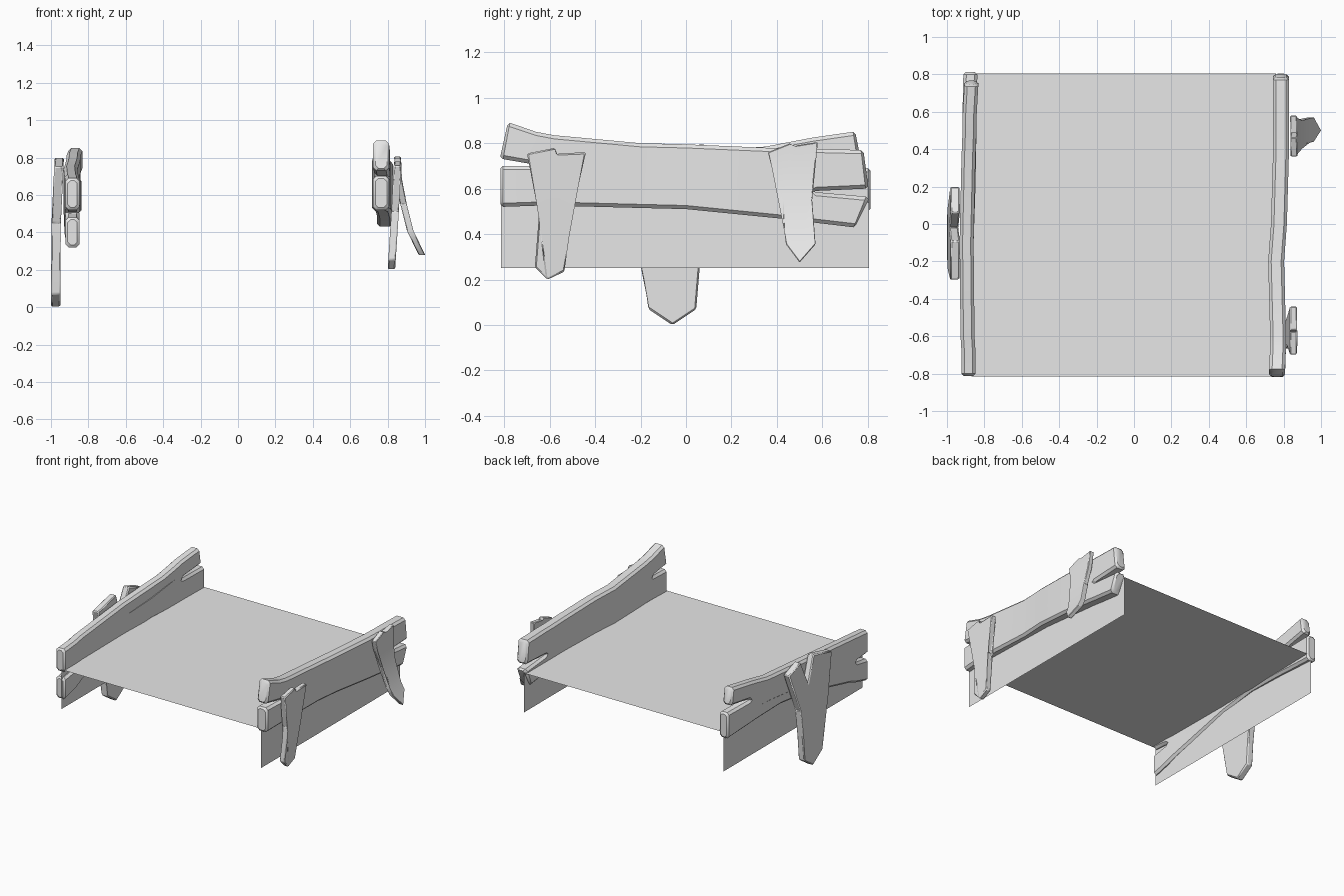
import bpy, bmesh, math
from mathutils import Vector

cube = bpy.data.objects.get("Cube")
if cube:
    bpy.data.objects.remove(cube)

grey = bpy.data.materials.new("pale_grey")
grey.use_nodes = True
COLOUR = (0.8, 0.8, 0.8, 1)
grey.diffuse_color = COLOUR
grey.node_tree.nodes["Principled BSDF"].inputs["Base Color"].default_value = COLOUR


def finish(name, bm, smooth=True):
    mesh = bpy.data.meshes.new(name)
    bm.to_mesh(mesh)
    bm.free()
    mesh.materials.append(grey)
    obj = bpy.data.objects.new(name, mesh)
    bpy.context.collection.objects.link(obj)
    bpy.ops.object.select_all(action="DESELECT")
    obj.select_set(True)
    bpy.context.view_layer.objects.active = obj
    if smooth:
        bpy.ops.object.shade_smooth_by_angle(angle=math.radians(35))
    return obj


def sheet(name, corners):
    bm = bmesh.new()
    bm.faces.new([bm.verts.new(c) for c in corners])
    finish(name, bm, False)


def plank(name, stations, thick=0.085):
    """Loft a chamfered section along y; station = y, bottom, top, x, lean."""
    first, last = stations[0], stations[-1]

    def cap(s, way):
        y, lo, hi, x, lean = s
        return (y + way * 0.012, lo + 0.012, hi - 0.012, x, lean)

    rows = [cap(first, -1)] + stations + [cap(last, 1)]
    bm = bmesh.new()
    rings = []
    for i, (y, lo, hi, x, lean) in enumerate(rows):
        h = thick / 2 - (0.012 if i in (0, len(rows) - 1) else 0)
        c = 0.016
        section = [(-h + c, lo), (h - c, lo), (h, lo + c), (h, hi - c),
                   (h - c, hi), (-h + c, hi), (-h, hi - c), (-h, lo + c)]
        mid = (lo + hi) / 2
        rings.append([bm.verts.new((x + dx, y + lean * (z - mid) / (hi - lo), z))
                      for dx, z in section])
    for a, b in zip(rings, rings[1:]):
        for i in range(8):
            j = (i + 1) % 8
            bm.faces.new((a[i], a[j], b[j], b[i]))
    bm.faces.new(rings[0])
    bm.faces.new(rings[-1])
    bmesh.ops.recalc_face_normals(bm, faces=bm.faces)
    finish(name, bm)


def stake(name, outline, spine, thick):
    """Extrude a y-z outline and bend it along spine points (z, x)."""
    bm = bmesh.new()
    face = bm.faces.new([bm.verts.new((0, y, z)) for y, z in outline])
    bmesh.ops.triangulate(bm, faces=[face])
    for z, _ in spine[1:-1]:
        bmesh.ops.bisect_plane(bm, geom=bm.verts[:] + bm.edges[:] + bm.faces[:],
                               plane_co=(0, 0, z), plane_no=(0, 0, 1))
    side = bmesh.ops.extrude_face_region(bm, geom=bm.faces[:])["geom"]
    bmesh.ops.translate(bm, vec=(thick, 0, 0),
                        verts=[g for g in side if isinstance(g, bmesh.types.BMVert)])
    for v in bm.verts:
        for (z0, x0), (z1, x1) in zip(spine, spine[1:]):
            if z0 <= v.co.z <= z1 + 1e-5:
                t = (v.co.z - z0) / (z1 - z0)
                v.co.x += x0 + (x1 - x0) * t - thick / 2
                break
    bmesh.ops.recalc_face_normals(bm, faces=bm.faces)
    obj = finish(name, bm)
    bevel = obj.modifiers.new("worn_edges", "BEVEL")
    bevel.width = 0.007
    bevel.limit_method = "ANGLE"
    bevel.angle_limit = math.radians(40)


# Deck and side skirts
XL, XR, YF, YB, DECK, LOW = -0.87, 0.76, -0.815, 0.805, 0.54, 0.25
sheet("deck", [(XL, YF, DECK), (XR, YF, DECK), (XR, YB, DECK), (XL, YB, DECK)])
for label, x in (("left", XR), ("right", XL)):
    sheet(label + "_skirt", [(x, YF, LOW), (x, YB, LOW), (x, YB, DECK), (x, YF, DECK)])

# Left rail: one wide board, split at both ends
plank("left_rail_upper", [
    (-0.79, 0.73, 0.89, 0.765, 0.03), (-0.66, 0.705, 0.85, 0.77, 0),
    (-0.58, 0.6, 0.835, 0.77, 0), (-0.2, 0.6, 0.8, 0.76, 0),
    (0, 0.6, 0.795, 0.775, 0), (0.35, 0.58, 0.78, 0.785, 0),
    (0.5, 0.54, 0.775, 0.785, 0), (0.57, 0.59, 0.775, 0.785, 0),
    (0.78, 0.6, 0.77, 0.785, -0.02)])
plank("left_rail_lower", [
    (-0.805, 0.52, 0.7, 0.765, 0), (-0.66, 0.525, 0.7, 0.77, 0),
    (-0.58, 0.525, 0.75, 0.77, 0), (-0.2, 0.515, 0.72, 0.76, 0),
    (0, 0.51, 0.7, 0.775, 0), (0.35, 0.475, 0.67, 0.785, 0),
    (0.5, 0.46, 0.65, 0.785, 0), (0.57, 0.45, 0.585, 0.785, 0),
    (0.765, 0.43, 0.565, 0.785, 0.055)])

# Right rail: sloping board, split at both ends
plank("right_rail_upper", [
    (-0.8, 0.52, 0.69, -0.885, 0), (-0.68, 0.51, 0.7, -0.885, 0),
    (-0.6, 0.44, 0.71, -0.89, 0), (-0.1, 0.56, 0.755, -0.895, 0),
    (0.35, 0.6, 0.785, -0.885, 0), (0.48, 0.6, 0.81, -0.88, 0),
    (0.56, 0.7, 0.825, -0.88, 0), (0.745, 0.725, 0.85, -0.87, -0.02)], 0.075)
plank("right_rail_lower", [
    (-0.8, 0.32, 0.48, -0.885, 0), (-0.68, 0.35, 0.5, -0.885, 0),
    (-0.6, 0.38, 0.58, -0.89, 0), (-0.1, 0.5, 0.68, -0.895, 0),
    (0.2, 0.53, 0.7, -0.885, 0), (0.48, 0.52, 0.74, -0.88, 0),
    (0.56, 0.515, 0.69, -0.88, 0), (0.8, 0.5, 0.69, -0.875, 0)], 0.075)

# Forked stakes
stake("left_front_stake", [
    (-0.61, 0.2), (-0.535, 0.235), (-0.51, 0.51), (-0.44, 0.76), (-0.565, 0.755),
    (-0.59, 0.66), (-0.575, 0.78), (-0.7, 0.755), (-0.645, 0.51), (-0.665, 0.255)],
    [(0.2, 0.82), (0.51, 0.84), (0.8, 0.855)], 0.04)
stake("left_back_stake", [
    (0.5, 0.275), (0.57, 0.355), (0.555, 0.55), (0.58, 0.805), (0.485, 0.79),
    (0.49, 0.71), (0.46, 0.8), (0.36, 0.76), (0.43, 0.55), (0.44, 0.355)],
    [(0.275, 0.985), (0.41, 0.92), (0.55, 0.885), (0.68, 0.86), (0.81, 0.852)], 0.035)
stake("right_stake", [
    (-0.06, 0), (0.045, 0.07), (0.06, 0.25), (0.08, 0.45), (0.2, 0.75), (0.06, 0.8),
    (-0.02, 0.62), (-0.09, 0.8), (-0.3, 0.75), (-0.2, 0.45), (-0.185, 0.25),
    (-0.165, 0.07)],
    [(0, -0.975), (0.45, -0.972), (0.81, -0.955)], 0.05)
